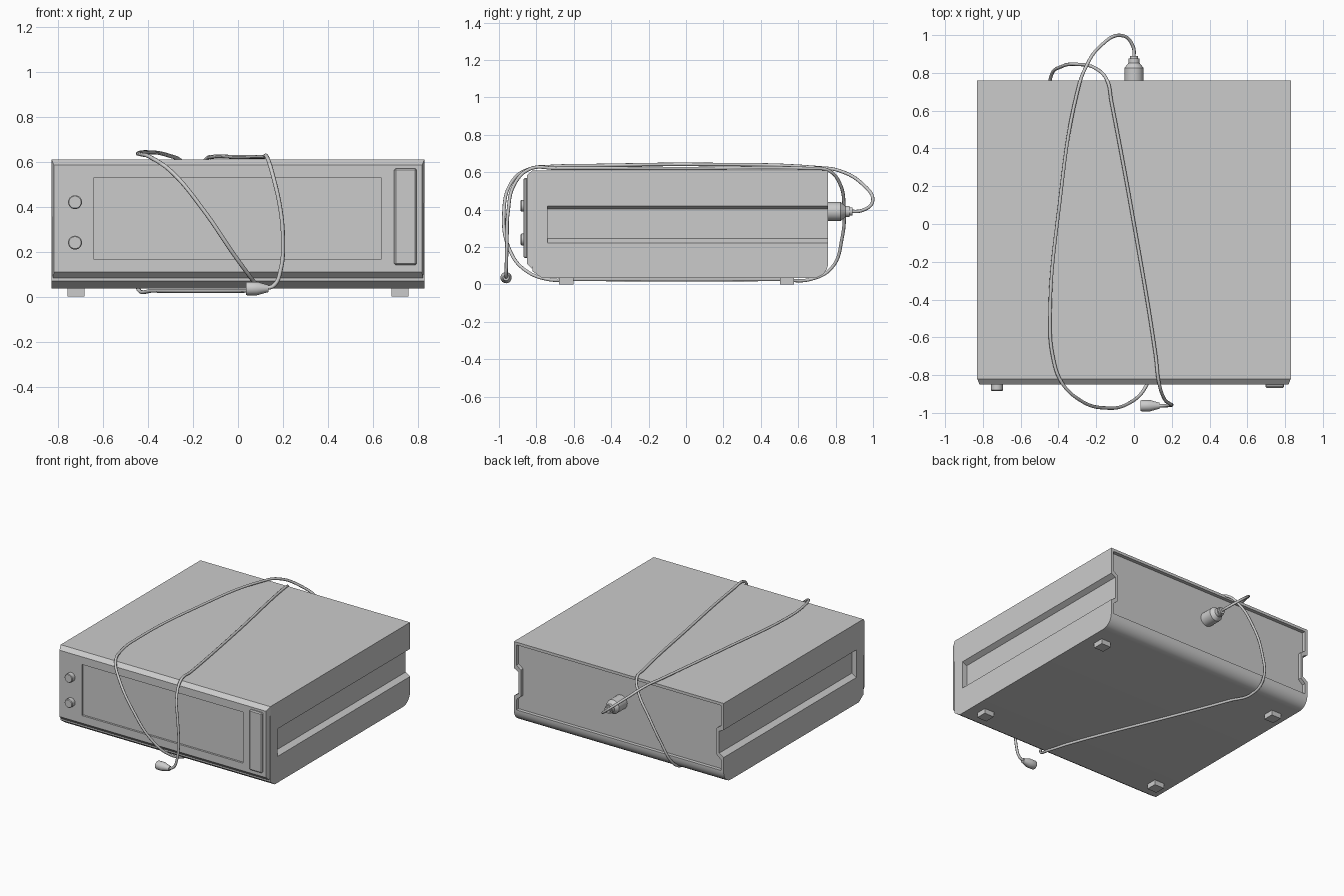
import bpy, bmesh, math
from mathutils import Vector, Matrix

if "Cube" in bpy.data.objects:
    bpy.data.objects.remove(bpy.data.objects["Cube"])


def mesh_object(name, bm):
    bmesh.ops.recalc_face_normals(bm, faces=bm.faces)
    me = bpy.data.meshes.new(name)
    bm.to_mesh(me)
    bm.free()
    ob = bpy.data.objects.new(name, me)
    bpy.context.collection.objects.link(ob)
    return ob


def activate(ob):
    bpy.ops.object.select_all(action='DESELECT')
    ob.select_set(True)
    bpy.context.view_layer.objects.active = ob


def smooth(ob, deg=35):
    activate(ob)
    bpy.ops.object.shade_smooth_by_angle(angle=math.radians(deg))


def extrude(name, pts, axis, a, b):
    """Prism: 2D points (other coordinate, z) swept along x or y from a to b."""
    bm = bmesh.new()
    at = (lambda p, t: (t, p[0], p[1])) if axis == 'X' else (lambda p, t: (p[0], t, p[1]))
    f = bm.faces.new([bm.verts.new(at(p, a)) for p in pts])
    r = bmesh.ops.extrude_face_region(bm, geom=[f])
    move = Vector((b - a, 0, 0)) if axis == 'X' else Vector((0, b - a, 0))
    bmesh.ops.translate(bm, vec=move, verts=[v for v in r['geom'] if isinstance(v, bmesh.types.BMVert)])
    return mesh_object(name, bm)


def box(name, lo, hi, bevel=0):
    ob = extrude(name, [(lo[0], lo[2]), (hi[0], lo[2]), (hi[0], hi[2]), (lo[0], hi[2])], 'Y', lo[1], hi[1])
    if bevel:
        m = ob.modifiers.new("edge", 'BEVEL')
        m.width, m.segments = bevel, 1
    return ob


def lathe(name, profile, loc, direction, steps=24):
    """Turned part: (radius, distance) points around an axis pointing along direction."""
    bm = bmesh.new()
    vs = [bm.verts.new((r, 0, d)) for r, d in profile]
    es = [bm.edges.new(e) for e in zip(vs, vs[1:])]
    bmesh.ops.spin(bm, geom=vs + es, cent=(0, 0, 0), axis=(0, 0, 1), angle=2 * math.pi, steps=steps)
    bmesh.ops.remove_doubles(bm, verts=bm.verts, dist=1e-5)
    q = Vector((0, 0, 1)).rotation_difference(Vector(direction))
    bmesh.ops.transform(bm, matrix=Matrix.Translation(loc) @ q.to_matrix().to_4x4(), verts=bm.verts)
    ob = mesh_object(name, bm)
    smooth(ob)
    return ob


def cut(ob, cutter):
    m = ob.modifiers.new("cut", 'BOOLEAN')
    m.operation, m.solver, m.object = 'DIFFERENCE', 'EXACT', cutter
    activate(ob)
    bpy.ops.object.modifier_apply(modifier=m.name)
    bpy.data.objects.remove(cutter)


# Case: side profile with a rounded lower back edge
rear = [(0.68 + 0.08 * math.sin(t), 0.115 - 0.08 * math.cos(t))
        for t in [i * math.pi / 12 for i in range(7)]]
case = extrude("case", [(-0.82, 0.61), (-0.82, 0.07), (-0.77, 0.035)] + rear + [(0.76, 0.61)],
               'X', -0.83, 0.83)

# Side channels, open at the back
for s in (-1, 1):
    cut(case, extrude("channel_cutter", [(s * 0.85, 0.43), (s * 0.795, 0.402), (s * 0.795, 0.245),
                                         (s * 0.85, 0.21)], 'Y', -0.74, 0.9))

# Recessed back panel that steps around the channels
half = [(0.81, 0.125), (0.81, 0.20), (0.775, 0.23), (0.775, 0.42), (0.81, 0.445), (0.81, 0.59)]
cut(case, extrude("back_cutter", half + [(-x, z) for x, z in reversed(half)], 'Y', 0.735, 0.9))
smooth(case, 25)

# Front fascia with chamfered top, bottom and sides, and a sunken window
fascia = extrude("front_fascia", [(-0.82, 0.61), (-0.85, 0.585), (-0.85, 0.11), (-0.77, 0.035),
                                  (-0.76, 0.06), (-0.81, 0.1)], 'X', -0.83, 0.83)
for s in (-1, 1):
    bm = bmesh.new()
    bm.from_mesh(fascia.data)
    for v in bm.verts:
        if v.co.y < -0.84 and v.co.x * s > 0:
            v.co.x = s * 0.818
    bm.to_mesh(fascia.data)
    bm.free()
cut(fascia, box("window_cutter", (-0.64, -0.9, 0.165), (0.635, -0.836, 0.53)))

# Raised panel and knobs
box("side_panel", (0.695, -0.868, 0.14), (0.795, -0.845, 0.57), 0.007)
for i, z in enumerate((0.42, 0.24)):
    lathe(f"knob_{i + 1}", [(0.031, 0), (0.031, 0.033), (0.027, 0.037), (0, 0.037)],
          (-0.725, -0.847, z), (0, -1, 0))

# Feet
for x in (-0.72, 0.72):
    for y in (-0.64, 0.54):
        box("foot", (x - 0.038, y - 0.038, 0), (x + 0.038, y + 0.038, 0.04))

# Plugs on both ends of the cord
lathe("back_connector", [(0, 0), (0.05, 0), (0.05, 0.092), (0.03, 0.117), (0.03, 0.14), (0.022, 0.14),
                         (0.022, 0.155), (0, 0.155)], (0, 0.735, 0.39), (0, 1, 0))
lathe("front_plug", [(0, 0), (0.027, 0), (0.03, 0.006), (0.03, 0.05), (0.019, 0.088), (0.016, 0.1), (0, 0.1)],
      (0.035, -0.962, 0.036), (1, 0, 0))

# Cord wrapped around the case
path = [(0, 0.87, 0.39), (-0.005, 0.94, 0.395), (-0.06, 0.997, 0.44), (-0.18, 0.94, 0.54),
        (-0.26, 0.82, 0.608), (-0.3, 0.7, 0.625), (-0.395, 0.1, 0.642), (-0.445, -0.5, 0.636),
        (-0.43, -0.7, 0.632), (-0.385, -0.835, 0.618), (-0.29, -0.93, 0.55), (-0.15, -0.974, 0.38),
        (-0.02, -0.945, 0.19), (0.06, -0.865, 0.08), (0.1, -0.74, 0.027), (0.06, -0.6, 0.026),
        (-0.38, 0.5, 0.026), (-0.44, 0.67, 0.028), (-0.44, 0.78, 0.09), (-0.38, 0.835, 0.25),
        (-0.3, 0.845, 0.4), (-0.2, 0.822, 0.54), (-0.142, 0.76, 0.61), (-0.12, 0.65, 0.62),
        (0, 0, 0.62), (0.115, -0.7, 0.621), (0.13, -0.83, 0.619), (0.155, -0.915, 0.54),
        (0.19, -0.952, 0.38), (0.2, -0.957, 0.25), (0.19, -0.96, 0.12), (0.16, -0.962, 0.05),
        (0.12, -0.962, 0.036)]
cu = bpy.data.curves.new("power_cord", 'CURVE')
cu.dimensions = '3D'
cu.bevel_depth, cu.bevel_resolution, cu.resolution_u = 0.009, 2, 8
cu.use_fill_caps = True
sp = cu.splines.new('BEZIER')
sp.bezier_points.add(len(path) - 1)
for bp, co in zip(sp.bezier_points, path):
    bp.co = co
    bp.handle_left_type = bp.handle_right_type = 'AUTO'
cord = bpy.data.objects.new("power_cord", cu)
bpy.context.collection.objects.link(cord)
activate(cord)
bpy.ops.object.convert(target='MESH')
smooth(bpy.context.view_layer.objects.active, 50)
